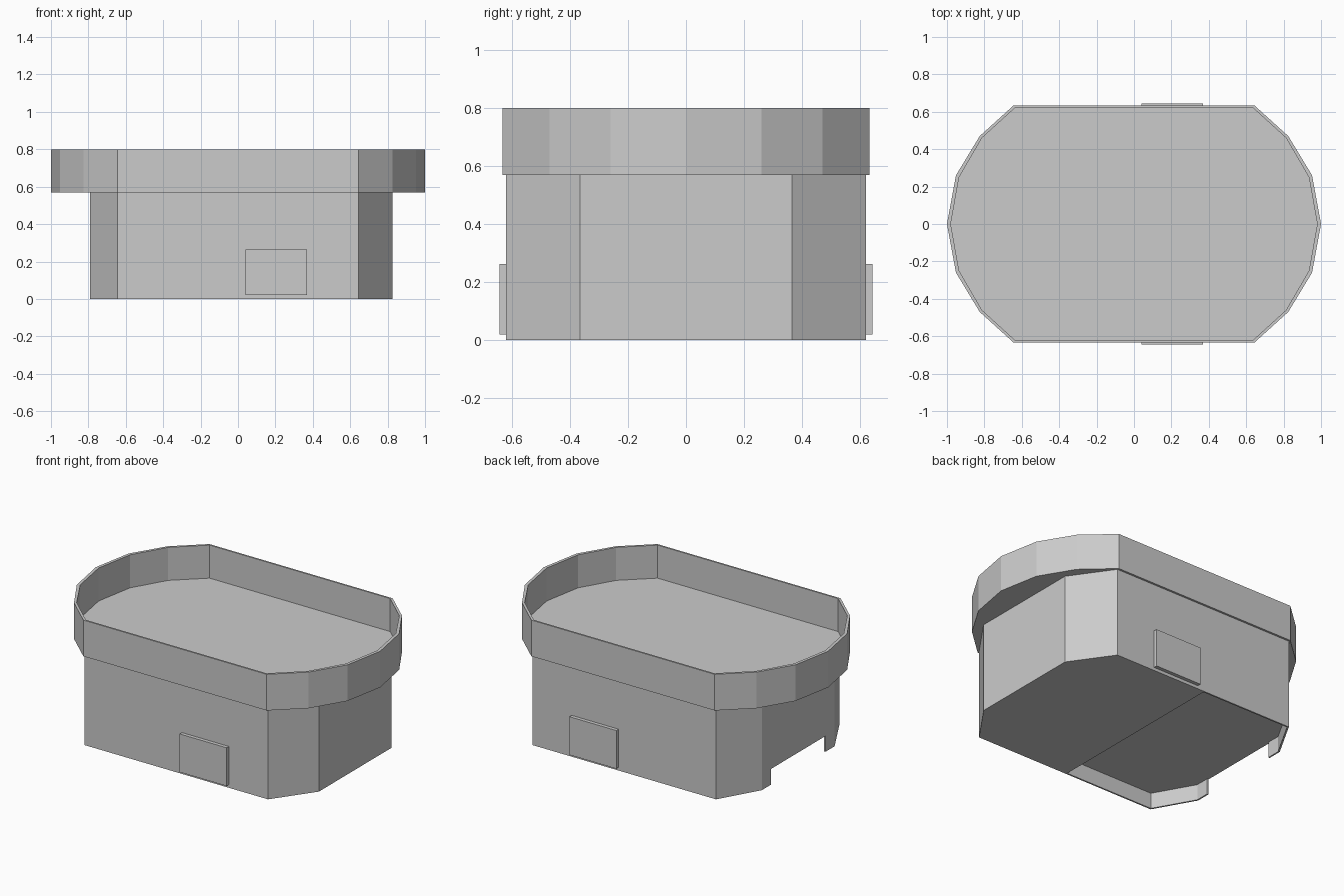
import bpy, bmesh

if "Cube" in bpy.data.objects:
    bpy.data.objects.remove(bpy.data.objects["Cube"])


def loft(name, rings):
    """Closed solid from a stack of (outline, z) rings, capped at both ends."""
    bm = bmesh.new()
    loops = [[bm.verts.new((x, y, z)) for x, y in pts] for pts, z in rings]
    n = len(loops[0])
    for a, b in zip(loops, loops[1:]):
        for i in range(n):
            j = (i + 1) % n
            bm.faces.new((a[i], a[j], b[j], b[i]))
    bm.faces.new(loops[0][::-1])
    bm.faces.new(loops[-1])
    bmesh.ops.recalc_face_normals(bm, faces=bm.faces)
    me = bpy.data.meshes.new(name)
    bm.to_mesh(me)
    bm.free()
    ob = bpy.data.objects.new(name, me)
    bpy.context.collection.objects.link(ob)
    return ob


def box(name, x0, x1, y0, y1, z0, z1):
    pts = [(x0, y0), (x1, y0), (x1, y1), (x0, y1)]
    return loft(name, [(pts, z0), (pts, z1)])


def cut(ob, cutter):
    mod = ob.modifiers.new("cut", 'BOOLEAN')
    mod.operation, mod.solver, mod.object = 'DIFFERENCE', 'EXACT', cutter
    bpy.context.view_layer.objects.active = ob
    bpy.ops.object.modifier_apply(modifier=mod.name)
    bpy.data.objects.remove(cutter)


def mirrored(quarter):
    """Four-way symmetric outline from a quarter running from y=0 to the long side."""
    right = [(x, -y) for x, y in quarter[:0:-1]] + quarter
    return right + [(-x, -y) for x, y in right]


# Rounded tray on top with a thin rim
outer = mirrored([(1.0, 0), (0.952, 0.26), (0.825, 0.47), (0.645, 0.633)])
inner = mirrored([(0.98, 0), (0.935, 0.25), (0.813, 0.46), (0.635, 0.622)])
loft("tray", [(outer, 0.57), (outer, 0.80), (inner, 0.80), (inner, 0.59)])

# Body with chamfered corners
body_outline = [(0.645, -0.62), (0.825, -0.365), (0.825, 0.365), (0.645, 0.62),
                (-0.645, 0.62), (-0.79, 0.365), (-0.79, -0.365), (-0.645, -0.62)]
body = loft("body", [(body_outline, 0), (body_outline, 0.58)])

# Recess under the left half, open through the left end
recess = [(-0.01, -0.61), (-0.01, 0.61), (-0.639, 0.61),
          (-0.78, 0.362), (-0.78, -0.362), (-0.639, -0.61)]
cut(body, loft("recess_cutter", [(recess, -0.1), (recess, 0.1)]))
cut(body, box("notch_cutter", -0.9, -0.7, -0.275, 0.275, -0.1, 0.1))

# Raised panels on the long sides
for side, name in ((-1, "front_panel"), (1, "back_panel")):
    y0, y1 = sorted((side * 0.61, side * 0.643))
    box(name, 0.04, 0.37, y0, y1, 0.02, 0.263)
